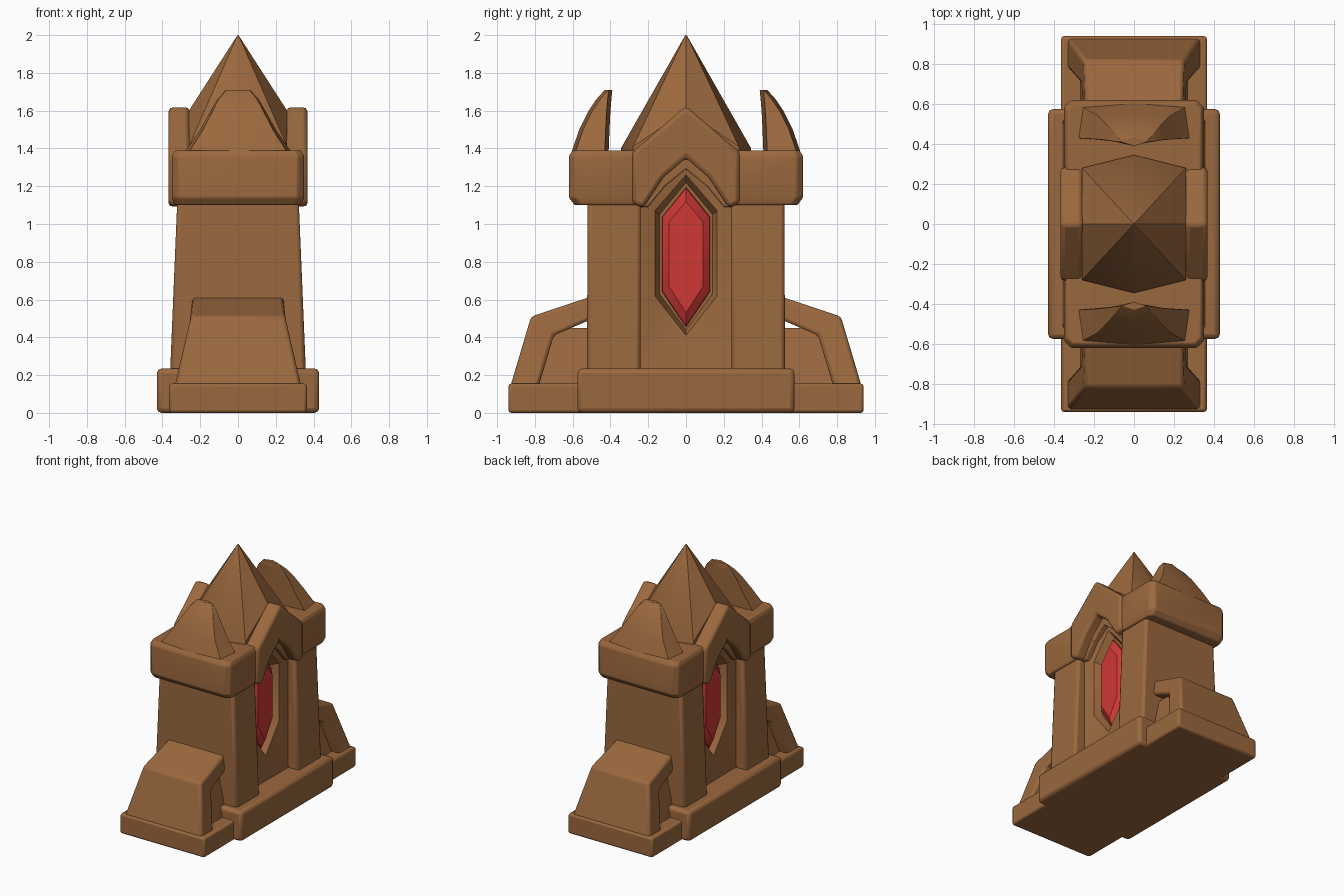
import bpy, bmesh, math

cube = bpy.data.objects.get("Cube")
if cube:
    bpy.data.objects.remove(cube, do_unlink=True)


def material(name, rgb, rough):
    m = bpy.data.materials.new(name)
    m.use_nodes = True
    m.diffuse_color = (*rgb, 1)
    bsdf = next(n for n in m.node_tree.nodes if n.type == 'BSDF_PRINCIPLED')
    bsdf.inputs["Base Color"].default_value = (*rgb, 1)
    bsdf.inputs["Roughness"].default_value = rough
    return m


CLAY = material("clay brown", (0.33, 0.14, 0.048), 0.7)
RED = material("gem red", (0.62, 0.04, 0.035), 0.5)


def loft(name, rings, mat=CLAY, bevel=0.0, segments=2):
    """Skin a list of equal-length rings and cap both ends."""
    bm = bmesh.new()
    rows = [[bm.verts.new(p) for p in ring] for ring in rings]
    n = len(rows[0])
    for a, b in zip(rows, rows[1:]):
        for i in range(n):
            j = (i + 1) % n
            bm.faces.new((a[i], a[j], b[j], b[i]))
    bm.faces.new(rows[0])
    bm.faces.new(rows[-1])
    bmesh.ops.recalc_face_normals(bm, faces=bm.faces)
    me = bpy.data.meshes.new(name)
    bm.to_mesh(me)
    bm.free()
    me.materials.append(mat)
    ob = bpy.data.objects.new(name, me)
    bpy.context.collection.objects.link(ob)
    if bevel:
        mod = ob.modifiers.new("soft edges", 'BEVEL')
        mod.width = bevel
        mod.segments = segments
        mod.limit_method = 'ANGLE'
        mod.angle_limit = math.radians(25)
    bpy.ops.object.select_all(action='DESELECT')
    ob.select_set(True)
    bpy.context.view_layer.objects.active = ob
    bpy.ops.object.shade_smooth_by_angle(angle=math.radians(35))
    return ob


def rect(w, y0, y1, z):
    return [(-w, y0, z), (w, y0, z), (w, y1, z), (-w, y1, z)]


def chamfered(w, y0, y1, z, c):
    """Rectangle with the two corners at y1 cut off."""
    k = math.copysign(c, y1 - y0)
    return [(-w, y0, z), (w, y0, z), (w, y1 - k, z),
            (w - c, y1, z), (c - w, y1, z), (-w, y1 - k, z)]


def side_ring(x, outline):
    return [(x, y, z) for y, z in outline]


def pointed(h, low, shoulder_low, shoulder_high, top):
    """Outline with six corners, pointed at both ends."""
    return [(0, low), (h, shoulder_low), (h, shoulder_high),
            (0, top), (-h, shoulder_high), (-h, shoulder_low)]


# Plinth
loft("plinth_centre", [rect(0.43, -0.575, 0.575, z) for z in (0, 0.235)], bevel=0.025)
loft("plinth_ends", [rect(0.365, -0.94, 0.94, z) for z in (0, 0.155)], bevel=0.015)

# Parts repeated at the front and back
for s, tag in ((-1, "front"), (1, "back")):
    # Tapered pier
    loft(tag + "_pier", [rect(0.36, s * 0.24, s * 0.525, 0.2),
                         rect(0.32, s * 0.24, s * 0.52, 1.16)], bevel=0.02)
    # Heavy capital with cut corners
    loft(tag + "_capital", [chamfered(0.335, s * 0.235, s * 0.59, 1.1, 0.03),
                            chamfered(0.35, s * 0.235, s * 0.62, 1.14, 0.035),
                            chamfered(0.35, s * 0.235, s * 0.62, 1.36, 0.035),
                            chamfered(0.335, s * 0.235, s * 0.60, 1.39, 0.03)],
         bevel=0.008)
    # Upright horn leaning towards the spire
    horn = []
    for z, w, inner, outer in ((1.37, 0.29, 0.43, 0.61), (1.5, 0.2, 0.425, 0.565),
                               (1.6, 0.145, 0.42, 0.515), (1.66, 0.11, 0.415, 0.475),
                               (1.71, 0.065, 0.41, 0.43)):
        horn.append([(-w, s * inner, z), (0, s * (inner - 0.02), z), (w, s * inner, z),
                     (w * 0.92, s * (outer - 0.02), z), (0, s * outer, z),
                     (-w * 0.92, s * (outer - 0.02), z)])
    loft(tag + "_horn", horn, bevel=0.008)
    # Sloping buttress hood, bent over a narrower core
    hood = []
    for (yo, zo, wo), (yi, zi, wi) in (((0.93, 0.14, 0.335), (0.78, 0.14, 0.335)),
                                       ((0.82, 0.51, 0.25), (0.70, 0.41, 0.265)),
                                       ((0.49, 0.62, 0.24), (0.49, 0.50, 0.25))):
        hood.append([(-wo, s * yo, zo), (wo, s * yo, zo),
                     (wi, s * yi, zi), (-wi, s * yi, zi)])
    loft(tag + "_buttress_hood", hood, bevel=0.018)
    loft(tag + "_buttress_core", [rect(0.27, s * 0.45, s * 0.84, 0.14),
                                  rect(0.2, s * 0.45, s * 0.74, 0.45)])

# Parts repeated on the left and right
for s, tag in ((-1, "right"), (1, "left")):
    # Wall flaring into a pointed niche
    wall = [(0, 0.2), (0.25, 0.2), (0.25, 1.17), (0, 1.44), (-0.25, 1.17), (-0.25, 0.2)]
    loft(tag + "_niche_wall", [side_ring(0, wall), side_ring(s * 0.27, wall),
                               side_ring(s * 0.24, pointed(0.165, 0.41, 0.62, 1.07, 1.26)),
                               side_ring(s * 0.18, pointed(0.14, 0.44, 0.63, 1.05, 1.22))])
    # Faceted gem
    loft(tag + "_gem", [side_ring(s * 0.16, pointed(0.13, 0.45, 0.64, 1.04, 1.2)),
                        side_ring(s * 0.2, pointed(0.125, 0.46, 0.645, 1.035, 1.19)),
                        side_ring(s * 0.235, pointed(0.09, 0.53, 0.67, 1.01, 1.12))],
         mat=RED)
    # Thin arch under the gable
    half = [(0.25, 1.09), (0.2, 1.09), (0.11, 1.2)]
    trim = half + [(0, 1.29)] + [(-y, z) for y, z in reversed(half)] + [(0, 1.45)]
    loft(tag + "_arch_trim", [side_ring(s * x, trim) for x in (0.2, 0.29)], bevel=0.008)
    # Bold gable band
    half = [(0.285, 1.38), (0.285, 1.11), (0.225, 1.085), (0.12, 1.245)]
    band = half + [(0, 1.35)] + [(-y, z) for y, z in reversed(half)] + [(0, 1.625)]
    loft(tag + "_gable_band", [side_ring(s * x, band) for x in (0.255, 0.368)], bevel=0.022)

# Spire with a raised eave over each gable
eave = [(0.26, 0, 1.6), (0.26, 0.28, 1.41), (0, 0.345, 1.4), (-0.26, 0.28, 1.41),
        (-0.26, 0, 1.6), (-0.26, -0.28, 1.41), (0, -0.345, 1.4), (0.26, -0.28, 1.41)]
loft("spire", [[(x, y, 1.37) for x, y, z in eave], eave,
               [(x * 0.01, y * 0.01, 2.0) for x, y, z in eave]])
